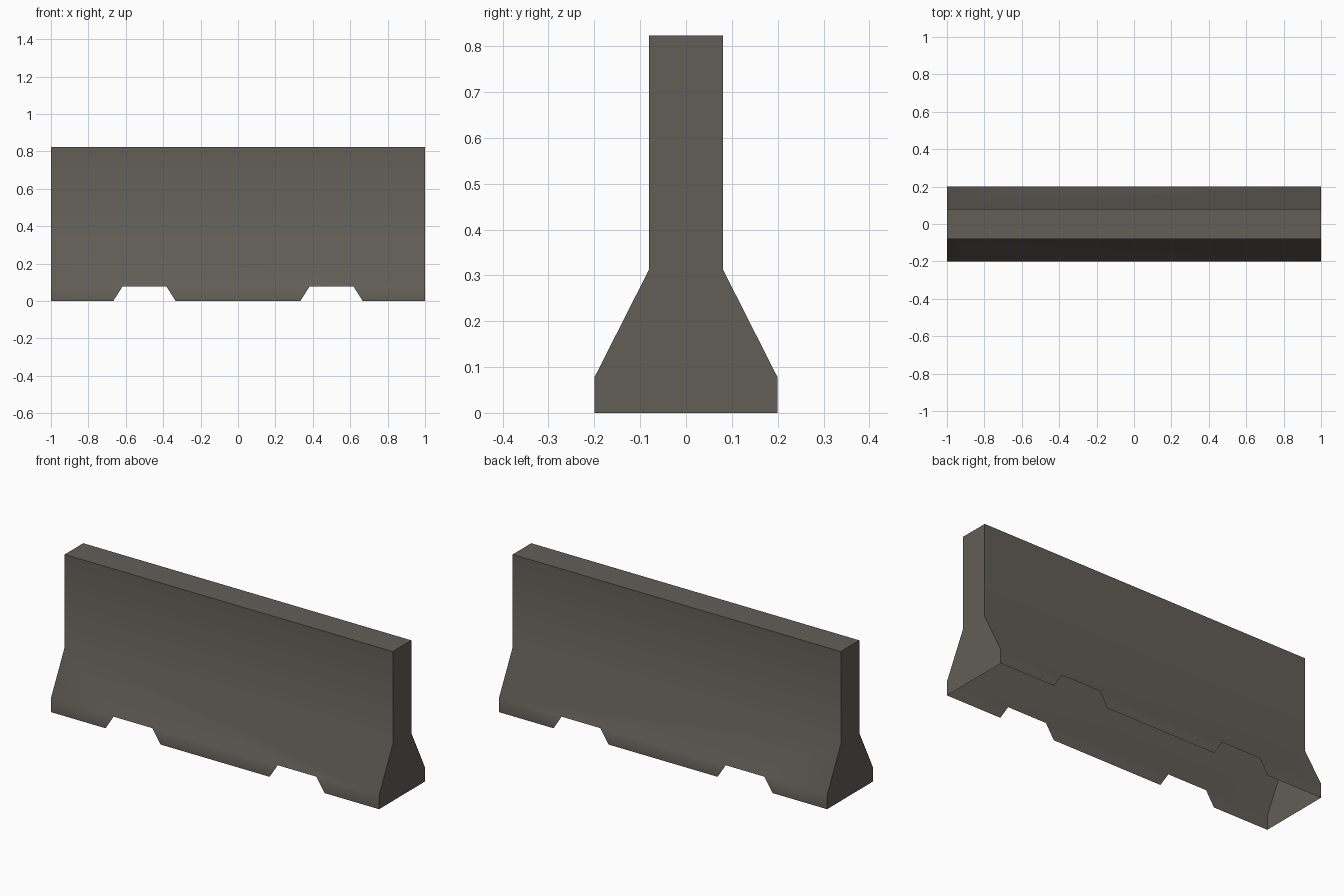
import bpy, bmesh, math
from mathutils import Vector

if "Cube" in bpy.data.objects:
    bpy.data.objects.remove(bpy.data.objects["Cube"])

# Cross-section heights and half widths
Z_FOOT, Z_NECK, Z_TOP = 0.077, 0.312, 0.823
W_BASE, W_NECK = 0.2, 0.081

# Solid feet between the two forklift slots: x at top and bottom of each foot
feet = [((-1, -0.618), (-1, -0.667)),
        ((-0.382, 0.382), (-0.333, 0.333)),
        ((0.618, 1), (0.667, 1))]

bm = bmesh.new()
cache = {}


def vert(x, y, z):
    key = (round(x, 4), round(y, 4), round(z, 4))
    if key not in cache:
        cache[key] = bm.verts.new(key)
    return cache[key]


def face(points):
    f = bm.faces.new([vert(*p) for p in points])
    f.normal_update()
    if f.normal.dot(f.calc_center_median()) < 0:
        f.normal_flip()
    f.smooth = True


# Front and back walls, open underneath
for s in (-1, 1):
    b, n = s * W_BASE, s * W_NECK
    for (t0, t1), (b0, b1) in feet:
        face([(b0, b, 0), (b1, b, 0), (t1, b, Z_FOOT), (t0, b, Z_FOOT)])
    foot_line = [(x, b, Z_FOOT) for top, _ in feet for x in top]
    face(foot_line + [(1, n, Z_NECK), (-1, n, Z_NECK)])
    face([(-1, n, Z_NECK), (1, n, Z_NECK), (1, n, Z_TOP), (-1, n, Z_TOP)])

# End walls
half = [(W_BASE, 0), (W_BASE, Z_FOOT), (W_NECK, Z_NECK), (W_NECK, Z_TOP)]
for x in (-1, 1):
    face([(x, y, z) for y, z in half] + [(x, -y, z) for y, z in reversed(half)])

# Flat top
face([(-1, -W_NECK, Z_TOP), (1, -W_NECK, Z_TOP), (1, W_NECK, Z_TOP), (-1, W_NECK, Z_TOP)])

mesh = bpy.data.meshes.new("barrier_shell")
bm.to_mesh(mesh)
bm.free()
barrier = bpy.data.objects.new("barrier_shell", mesh)
bpy.context.collection.objects.link(barrier)

# Concrete colour
mat = bpy.data.materials.new("grey_concrete")
mat.diffuse_color = (0.122, 0.113, 0.096, 1)
mat.use_nodes = True
mat.node_tree.nodes["Principled BSDF"].inputs["Base Color"].default_value = mat.diffuse_color
mesh.materials.append(mat)

# Smooth wall bends, sharp top and ends
bpy.context.view_layer.objects.active = barrier
barrier.select_set(True)
bpy.ops.object.shade_smooth_by_angle(angle=math.radians(40))
